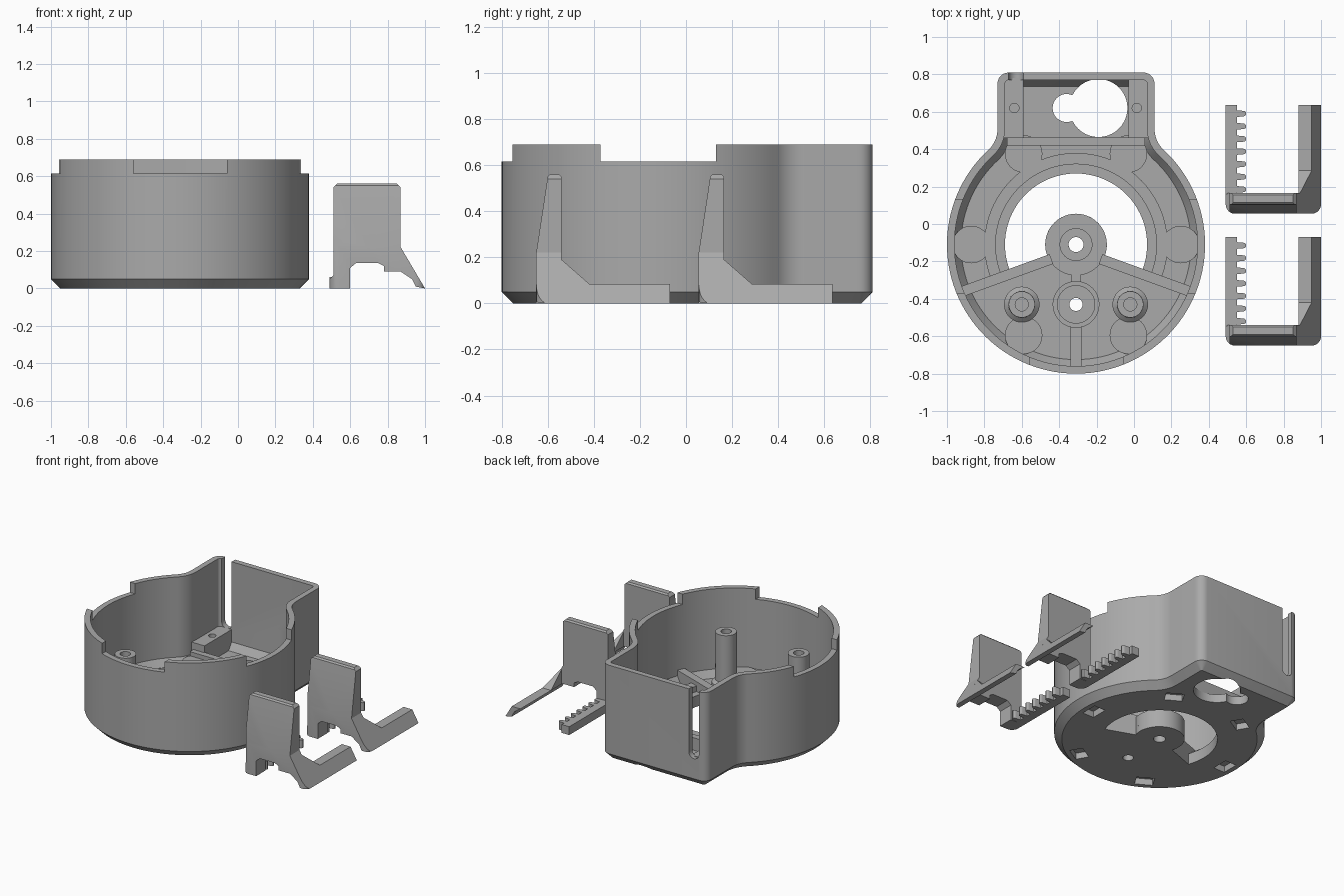
import bpy, bmesh, math
from mathutils import Matrix, Vector

cube = bpy.data.objects.get("Cube")
if cube:
    bpy.data.objects.remove(cube)

grey = bpy.data.materials.new("plain_grey")
grey.use_nodes = True
grey.diffuse_color = (0.4, 0.4, 0.4, 1)
grey.node_tree.nodes["Principled BSDF"].inputs["Base Color"].default_value = (0.4, 0.4, 0.4, 1)

CX, CY = -0.31, -0.11          # centre of the round housing
FLOOR = 0.06


def finish(name, bm):
    bmesh.ops.remove_doubles(bm, verts=bm.verts, dist=1e-5)
    bmesh.ops.recalc_face_normals(bm, faces=bm.faces)
    mesh = bpy.data.meshes.new(name)
    bm.to_mesh(mesh)
    bm.free()
    mesh.materials.append(grey)
    ob = bpy.data.objects.new(name, mesh)
    bpy.context.collection.objects.link(ob)
    return ob


def smooth(ob, angle=30):
    for p in ob.data.polygons:
        p.use_smooth = True
    ob.data.set_sharp_from_angle(angle=math.radians(angle))


def loft(name, layers):
    """Closed solid through matching rings of 3D points."""
    bm = bmesh.new()
    rings = [[bm.verts.new(p) for p in ring] for ring in layers]
    n = len(rings[0])
    for a, b in zip(rings, rings[1:]):
        for i in range(n):
            j = (i + 1) % n
            bm.faces.new((a[i], a[j], b[j], b[i]))
    bm.faces.new(rings[0][::-1])
    bm.faces.new(rings[-1])
    return finish(name, bm)


def prism(name, pts, axis, lo, hi):
    """Extrude a 2D profile along one axis."""
    place = {"x": lambda p, t: (t, p[0], p[1]),
             "y": lambda p, t: (p[0], t, p[1]),
             "z": lambda p, t: (p[0], p[1], t)}[axis]
    return loft(name, [[place(p, t) for p in pts] for t in (lo, hi)])


def box(name, x0, x1, y0, y1, z0, z1):
    return prism(name, [(x0, y0), (x1, y0), (x1, y1), (x0, y1)], "z", z0, z1)


def arc(cx, cy, r, a0, a1, n):
    return [(cx + r * math.cos(math.radians(a0 + (a1 - a0) * i / n)),
             cy + r * math.sin(math.radians(a0 + (a1 - a0) * i / n))) for i in range(n + 1)]


def disc(name, x, y, r, z0, z1, n=40):
    return prism(name, arc(x, y, r, 0, 360, n)[:-1], "z", z0, z1)


def lathe(name, profile, x, y, a0=0, a1=360, n=48):
    """Spin a closed (radius, z) profile around a vertical axis."""
    full = a1 - a0 == 360
    bm = bmesh.new()
    rings = []
    for i in range(n if full else n + 1):
        a = math.radians(a0 + (a1 - a0) * i / n)
        rings.append([bm.verts.new((x + r * math.cos(a), y + r * math.sin(a), z)) for r, z in profile])
    m = len(profile)
    for i in range(n):
        a, b = rings[i], rings[(i + 1) % len(rings)]
        for k in range(m):
            bm.faces.new((a[k], a[(k + 1) % m], b[(k + 1) % m], b[k]))
    if not full:
        bm.faces.new(rings[0])
        bm.faces.new(rings[-1])
    return finish(name, bm)


def combine(ob, other, operation):
    mod = ob.modifiers.new("cut", "BOOLEAN")
    mod.operation, mod.object, mod.solver = operation, other, "EXACT"
    dg = bpy.context.evaluated_depsgraph_get()
    dg.update()
    ob_mesh = bpy.data.meshes.new_from_object(ob.evaluated_get(dg))
    ob.modifiers.clear()
    ob.data = ob_mesh
    bpy.data.objects.remove(other)


def cut(ob, other):
    combine(ob, other, "DIFFERENCE")


def outline(d, z):
    """Round housing with a filleted square back, shrunk inwards by d."""
    w, back, r, f = 0.42 - d, 0.92 - d, 0.69 - d, 0.15 + d
    fx = 0.57
    fy = math.sqrt(0.84 ** 2 - fx ** 2)
    ang = math.degrees(math.atan2(fy, fx))
    c = max(0.06 - d, 0.01)
    half = arc(0, 0, r, -90, ang, 44)
    half += arc(fx, fy, f, ang + 180, 180, 10)[1:]
    half += arc(w - c, back - c, c, 0, 90, 6)
    pts = half + [(-x, y) for x, y in half[::-1]][:-1]
    return [(CX + x, CY + y, z) for x, y in pts]


# Housing shell with chamfered base
housing = loft("housing", [outline(0.05, 0), outline(0, 0.05), outline(0, 0.69)])
cut(housing, loft("cavity", [outline(0.075, FLOOR), outline(0.04, 0.11), outline(0.04, 0.8)]))

# Rim notches on three sides, and the cable slot at the back
cut(housing, box("notch", -0.56, -0.06, -1, -0.6, 0.615, 0.8))
for x0, x1 in ((-1.1, -0.8), (0.18, 0.5)):
    cut(housing, box("notch", x0, x1, -0.37, 0.13, 0.615, 0.8))
slot = arc(-0.63, 0.235, 0.04, 180, 360, 10) + [(-0.59, 0.8), (-0.67, 0.8)]
cut(housing, prism("slot", slot, "y", 0.74, 0.9))

# Floor openings: large window around the hub, keyhole, hub and post holes
window = arc(CX, CY, 0.38, -20, 200, 48) + arc(CX, CY, 0.165, 200, -20, 32)
cut(housing, prism("window", window, "z", -0.1, 0.3))
for x, y, r in ((-0.19, 0.62, 0.155), (-0.36, 0.62, 0.075), (CX, CY, 0.04), (CX, -0.43, 0.035)):
    cut(housing, disc("hole", x, y, r, -0.1, 0.3))

# Pockets under the six bosses
for k in range(6):
    a = math.radians(60 * k)
    pocket = box("pocket", -0.045, 0.045, -0.06, 0.06, -0.1, 0.045)
    pocket.data.transform(Matrix.Translation(Vector((CX, CY, 0)))
                          @ Matrix.Rotation(a, 4, "Z") @ Matrix.Translation((0.56, 0, 0)))
    cut(housing, pocket)
    x, y = CX + 0.56 * math.cos(a), CY + 0.56 * math.sin(a)
    smooth(disc("round_boss", x, y, 0.1, 0.05, 0.12))
smooth(housing)

# Stepped ring around the window
smooth(lathe("window_ring", [(0.38, 0.05), (0.38, 0.08), (0.43, 0.08), (0.43, 0.12),
                             (0.49, 0.12), (0.49, 0.05)], CX, CY, -20, 200))

# Hub, centre socket and the two tall screw posts
smooth(lathe("hub", [(0.04, 0.05), (0.04, 0.11), (0.085, 0.11), (0.085, 0.13),
                     (0.165, 0.13), (0.165, 0.05)], CX, CY))
smooth(lathe("centre_socket", [(0.035, 0.05), (0.035, 0.09), (0.1, 0.09), (0.1, 0.16),
                               (0.125, 0.16), (0.125, 0.05)], CX, -0.43))
for s in (-1, 1):
    smooth(lathe("screw_post", [(0.035, 0.4), (0.035, 0.48), (0.07, 0.48), (0.072, 0.14),
                                (0.095, 0.12), (0.095, 0.05), (0.035, 0.05)], CX + 0.29 * s, -0.43))

# Ribs across the floor
for a in (-20, 200):
    rib = box("floor_rib", 0.15, 0.655, -0.055, 0.0, 0.05, 0.15)
    if a == 200:
        rib.data.transform(Matrix.Scale(-1, 4, (0, 1, 0)))
    rib.data.transform(Matrix.Translation((CX, CY, 0)) @ Matrix.Rotation(math.radians(a), 4, "Z"))
    if a == 200:
        rib.data.flip_normals()
box("front_rib", CX - 0.03, CX + 0.03, -0.77, -0.55, 0.05, 0.15)
box("hub_neck", CX - 0.025, CX + 0.025, -0.32, -0.26, 0.05, 0.13)
box("back_rib", -0.68, 0.06, 0.42, 0.465, 0.05, 0.15)

# Screw blocks either side of the back bay
for x0, x1, hx in ((-0.7, -0.59, -0.64), (-0.03, 0.08, 0.015)):
    block = box("screw_block", x0, x1, 0.46, 0.78, 0.05, 0.2)
    cut(block, disc("hole", hx, 0.62, 0.025, 0.08, 0.3, 20))
    smooth(block)


def clip(y):
    """Snap clip: leaning panel, slanted arm and toothed arm."""
    side = [(-0.65, 0), (-0.65, 0.22), (-0.6, 0.55), (-0.59, 0.56), (-0.55, 0.56), (-0.54, 0.55),
            (-0.54, 0.19), (-0.42, 0.085), (-0.07, 0.085), (-0.07, 0)]
    front = [(0.49, 0), (0.6, 0), (0.6, 0.11), (0.63, 0.135), (0.75, 0.135), (0.78, 0.12),
             (0.78, 0.09), (0.87, 0.09), (0.93, 0.05), (0.95, 0.01), (1, 0), (0.87, 0.22),
             (0.87, 0.54), (0.85, 0.56), (0.53, 0.56), (0.51, 0.54), (0.51, 0.07), (0.49, 0.05)]
    slant = [(0.88, 0.085), (0.93, 0.05), (0.95, 0.01), (1, 0), (0.88, 0.203)]
    side = [(p + y, z) for p, z in side]
    base = arc(0.54, y - 0.6, 0.05, 180, 270, 6) + arc(0.95, y - 0.6, 0.05, 270, 360, 6)
    base += [(1, y - 0.54), (0.49, y - 0.54)]

    panel = prism("clip_panel", front, "y", y - 0.7, y - 0.54)
    combine(panel, prism("lean", side, "x", 0.4, 1.1), "INTERSECT")
    combine(panel, prism("corners", base, "z", -0.1, 0.7), "INTERSECT")
    smooth(panel, 25)
    arm = prism("clip_slanted_arm", slant, "y", y - 0.545, y)
    combine(arm, prism("lean", side, "x", 0.4, 1.1), "INTERSECT")

    # Rack: rail plus rounded teeth
    box("clip_rail", 0.49, 0.55, y - 0.545, y - 0.07, 0, 0.06)
    for i in range(7):
        ty = y - 0.115 - 0.0675 * i
        tooth = [(0.545, ty - 0.018)] + arc(0.585, ty, 0.015, -90, 90, 6) + [(0.545, ty + 0.018)]
        smooth(prism("clip_tooth", tooth, "z", 0, 0.06))


for offset in (0, 0.705):
    clip(offset)
